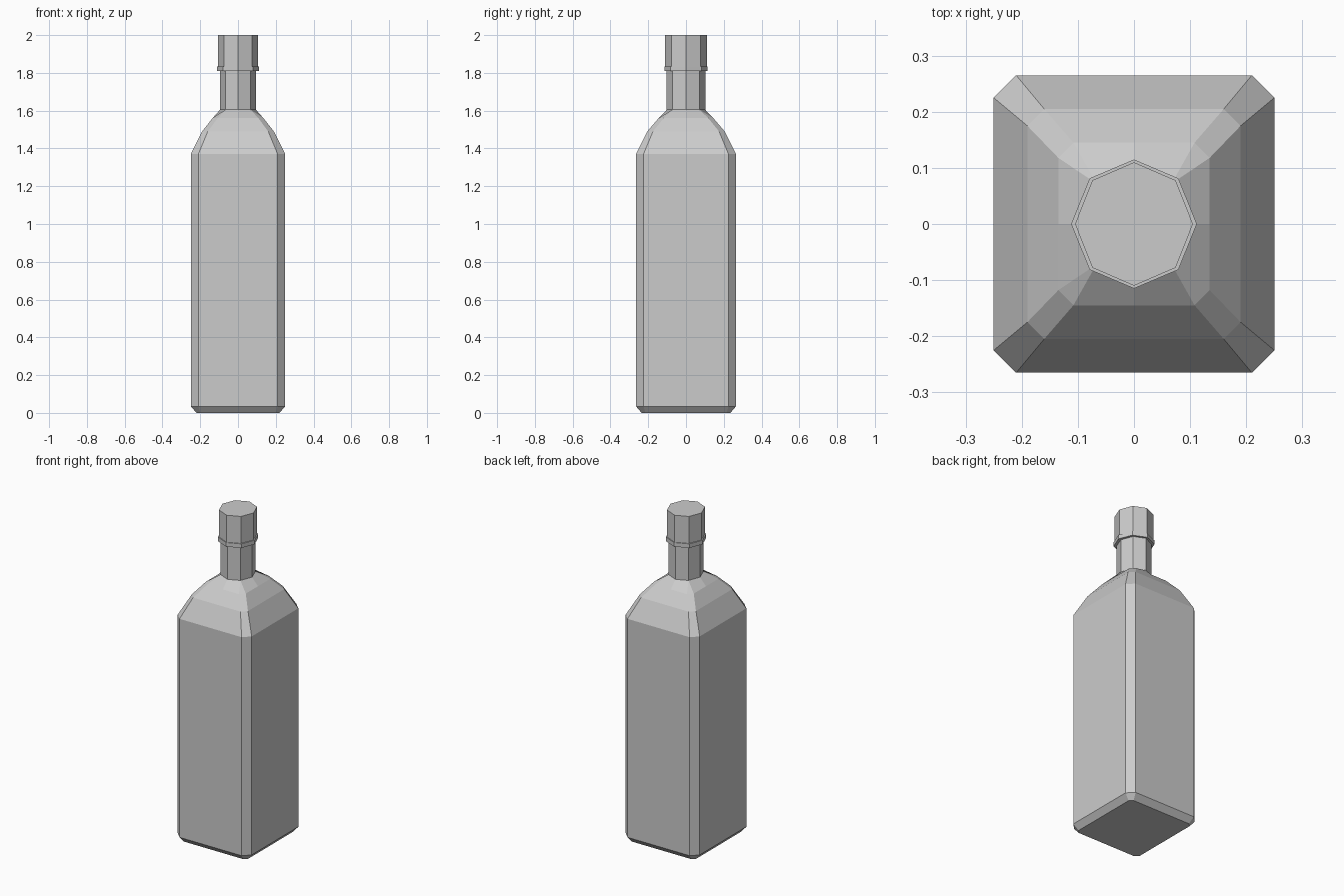
import bpy, bmesh, math

if "Cube" in bpy.data.objects:
    bpy.data.objects.remove(bpy.data.objects["Cube"])


def corner_ring(hx, hy, c, z):
    """Chamfered rectangle with a point in the middle of each side (12 points)."""
    return [(hx, 0, z), (hx, hy - c, z), (hx - c, hy, z),
            (0, hy, z), (-hx + c, hy, z), (-hx, hy - c, z),
            (-hx, 0, z), (-hx, -hy + c, z), (-hx + c, -hy, z),
            (0, -hy, z), (hx - c, -hy, z), (hx, -hy + c, z)]


def oct_ring(rx, ry, z):
    """Octagon; each diagonal point is doubled so it matches corner_ring."""
    steps = [0, 1, 1, 2, 3, 3, 4, 5, 5, 6, 7, 7]
    return [(rx * math.cos(s * math.pi / 4), ry * math.sin(s * math.pi / 4), z)
            for s in steps]


def loft(name, rings):
    bm = bmesh.new()
    loops = [[bm.verts.new(p) for p in ring] for ring in rings]
    n = len(loops[0])
    for a, b in zip(loops, loops[1:]):
        for i in range(n):
            j = (i + 1) % n
            bm.faces.new((a[i], a[j], b[j], b[i]))
    bm.faces.new(loops[0][::-1])
    bm.faces.new(loops[-1])
    bmesh.ops.remove_doubles(bm, verts=bm.verts[:], dist=0.0005)
    # merge the flat halves of each side
    bmesh.ops.dissolve_limit(bm, angle_limit=0.01, verts=bm.verts[:], edges=bm.edges[:])
    bmesh.ops.recalc_face_normals(bm, faces=bm.faces[:])
    mesh = bpy.data.meshes.new(name)
    bm.to_mesh(mesh)
    bm.free()
    obj = bpy.data.objects.new(name, mesh)
    bpy.context.collection.objects.link(obj)
    return obj


# Square body, stepped shoulder and octagonal neck
loft("bottle", [
    corner_ring(0.22, 0.235, 0.02, 0.0),
    corner_ring(0.25, 0.265, 0.04, 0.035),
    corner_ring(0.25, 0.265, 0.04, 1.37),
    corner_ring(0.19, 0.205, 0.03, 1.49),
    corner_ring(0.135, 0.145, 0.027, 1.56),
    oct_ring(0.095, 0.102, 1.605),
    oct_ring(0.095, 0.102, 1.82),
])

# Thin flange under the cap
loft("collar", [oct_ring(0.112, 0.115, 1.81), oct_ring(0.112, 0.115, 1.835)])

# Cap
loft("cap", [oct_ring(0.105, 0.11, 1.83), oct_ring(0.105, 0.11, 2.0)])
